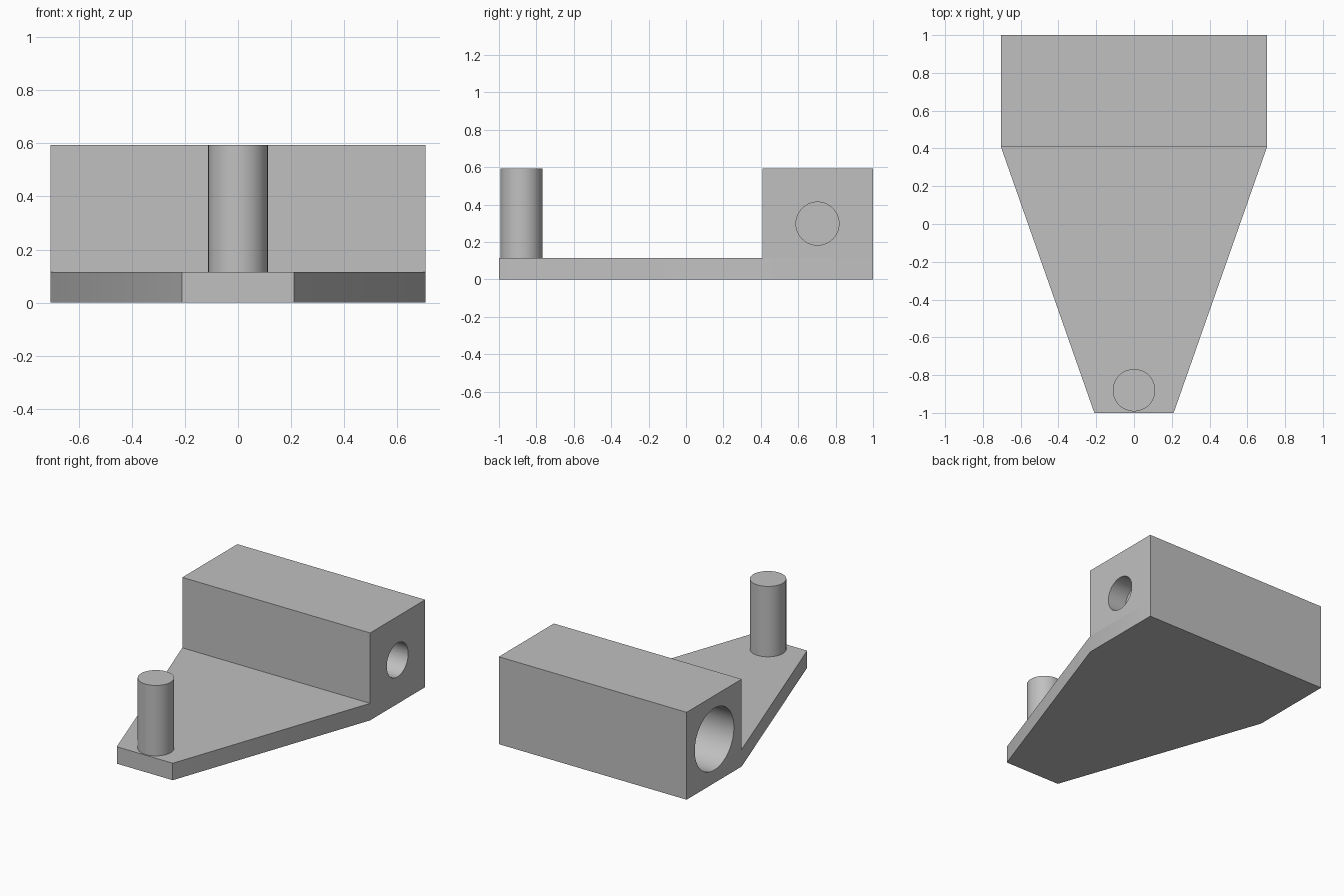
import bpy, bmesh, math

if "Cube" in bpy.data.objects:
    bpy.data.objects.remove(bpy.data.objects["Cube"], do_unlink=True)

HALF_W, TIP_W = 0.705, 0.21
BLOCK_Y, PLATE_Z, TOP_Z = 0.41, 0.115, 0.593
BORE_Y, BORE_Z, WALL = 0.703, 0.298, 0.14

grey = bpy.data.materials.new("plain grey")
grey.use_nodes = True
colour = (0.53, 0.53, 0.53, 1)
grey.diffuse_color = colour
grey.node_tree.nodes["Principled BSDF"].inputs["Base Color"].default_value = colour


def select_only(obj):
    bpy.ops.object.select_all(action='DESELECT')
    obj.select_set(True)
    bpy.context.view_layer.objects.active = obj


def cylinder(name, radius, depth, location, rotation=(0, 0, 0)):
    bpy.ops.mesh.primitive_cylinder_add(vertices=64, radius=radius, depth=depth,
                                        location=location, rotation=rotation)
    obj = bpy.context.object
    obj.name = name
    obj.data.materials.append(grey)
    return obj


# Tapered plate, with the block raised from its rear part
bm = bmesh.new()
outline = [(-TIP_W, -1), (TIP_W, -1), (HALF_W, BLOCK_Y),
           (HALF_W, 1), (-HALF_W, 1), (-HALF_W, BLOCK_Y)]
base = bm.faces.new([bm.verts.new((x, y, 0)) for x, y in outline])
result = bmesh.ops.extrude_face_region(bm, geom=[base], use_keep_orig=True)
top = [v for v in result["geom"] if isinstance(v, bmesh.types.BMVert)]
bmesh.ops.translate(bm, verts=top, vec=(0, 0, PLATE_Z))
bmesh.ops.connect_verts(bm, verts=[v for v in top if abs(v.co.y - BLOCK_Y) < 0.01])
rear = [f for f in bm.faces
        if all(v.co.z > 0.05 and v.co.y > BLOCK_Y - 0.01 for v in f.verts)]
result = bmesh.ops.extrude_face_region(bm, geom=rear)
raised = [v for v in result["geom"] if isinstance(v, bmesh.types.BMVert)]
bmesh.ops.translate(bm, verts=raised, vec=(0, 0, TOP_Z - PLATE_Z))
bmesh.ops.dissolve_limit(bm, angle_limit=0.01, verts=bm.verts[:], edges=bm.edges[:])
bmesh.ops.recalc_face_normals(bm, faces=bm.faces[:])
mesh = bpy.data.meshes.new("bracket_body")
bm.to_mesh(mesh)
bm.free()
mesh.materials.append(grey)
body = bpy.data.objects.new("bracket_body", mesh)
bpy.context.collection.objects.link(body)

# Wide bore from the right end, narrow hole through the left wall
along_x = (0, math.pi / 2, 0)
wide_end = HALF_W - WALL
cutters = [
    cylinder("wide_bore_cutter", 0.21, 2, (wide_end - 1, BORE_Y, BORE_Z), along_x),
    cylinder("narrow_hole_cutter", 0.115, 1, (HALF_W, BORE_Y, BORE_Z), along_x),
]
for cutter in cutters:
    cutter.hide_render = True
    select_only(body)
    cut = body.modifiers.new("bore", 'BOOLEAN')
    cut.operation = 'DIFFERENCE'
    cut.solver = 'EXACT'
    cut.object = cutter
    bpy.ops.object.modifier_apply(modifier=cut.name)
    bpy.data.objects.remove(cutter, do_unlink=True)

# Upright pin near the narrow end
pin = cylinder("pin", 0.112, TOP_Z - PLATE_Z, (0, -0.88, (TOP_Z + PLATE_Z) / 2))

for obj in (body, pin):
    select_only(obj)
    bpy.ops.object.shade_smooth_by_angle(angle=math.radians(30))
